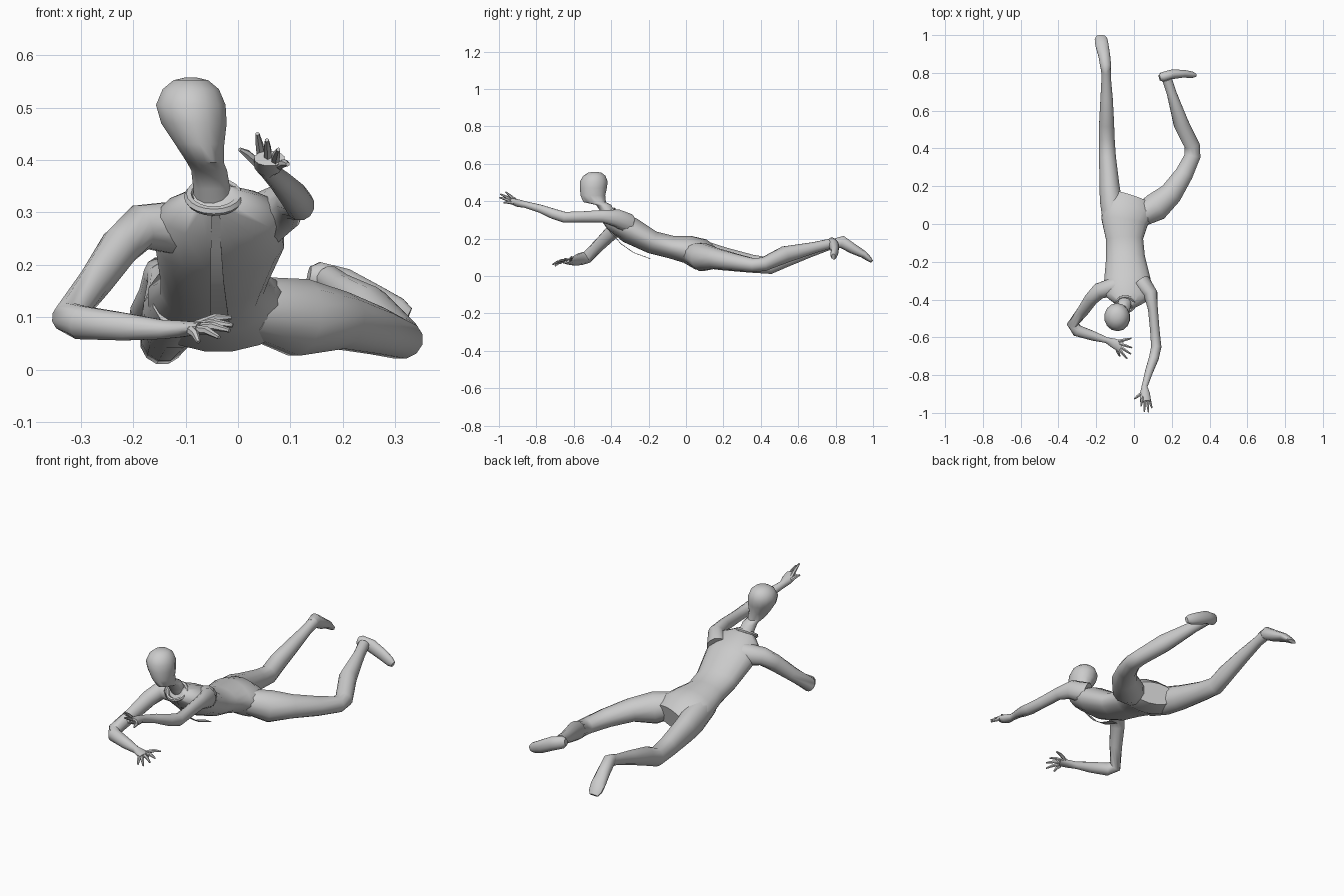
import bpy, bmesh, math
from mathutils import Vector


def tube(name, rings, sides=12, axis=None, up=(0, 0, 1)):
    """Loft elliptical rings (x, y, z, half_width, half_height) along a path."""
    bm = bmesh.new()
    pts = [Vector(r[:3]) for r in rings]
    loops = []
    for i, r in enumerate(rings):
        if axis:
            t = Vector(axis)
        else:
            a = (pts[i] - pts[i - 1]).normalized() if i > 0 else Vector()
            b = (pts[i + 1] - pts[i]).normalized() if i < len(pts) - 1 else Vector()
            t = (a + b).normalized()
        side = t.cross(Vector(up)).normalized()
        top = side.cross(t)
        loop = []
        for k in range(sides):
            a = 2 * math.pi * (k + 0.5) / sides
            loop.append(bm.verts.new(pts[i] + side * r[3] * math.cos(a) + top * r[4] * math.sin(a)))
        loops.append(loop)
    for l0, l1 in zip(loops, loops[1:]):
        for k in range(sides):
            n = (k + 1) % sides
            bm.faces.new((l0[k], l0[n], l1[n], l1[k]))
    bm.faces.new(loops[0])
    bm.faces.new(loops[-1])
    bmesh.ops.recalc_face_normals(bm, faces=bm.faces)
    me = bpy.data.meshes.new(name)
    bm.to_mesh(me)
    bm.free()
    ob = bpy.data.objects.new(name, me)
    bpy.context.collection.objects.link(ob)
    smooth(ob)
    return ob


def smooth(ob):
    bpy.ops.object.select_all(action='DESELECT')
    ob.select_set(True)
    bpy.context.view_layer.objects.active = ob
    bpy.ops.object.shade_smooth_by_angle(angle=math.radians(50))


def fingers(name, first, last, tips, lift):
    """Tapered fingers fanned from a knuckle line to the given tips."""
    first, last = Vector(first), Vector(last)
    for i, tip in enumerate(tips):
        tip = Vector(tip)
        base = first.lerp(last, i / (len(tips) - 1))
        mid = base.lerp(tip, 0.55) + Vector((0, 0, lift))
        tube(f"{name}_{i + 1}", [(*base, .009, .009), (*mid, .008, .008), (*tip, .004, .004)], 6)


# torso
tube("torso", [
    (-.043, -.435, .328, .045, .033),
    (-.035, -.39, .30, .115, .058),
    (-.035, -.30, .245, .125, .073),
    (-.045, -.18, .18, .105, .062),
    (-.05, -.08, .155, .10, .062),
    (-.05, .01, .142, .125, .075),
    (-.03, .08, .115, .145, .085),
    (-.01, .14, .10, .11, .055)], 16)

# head and neck, stacked in level rings
tube("head", [
    (-.045, -.39, .30, .042, .04),
    (-.05, -.42, .345, .036, .038),
    (-.055, -.44, .38, .035, .04),
    (-.062, -.488, .395, .036, .06),
    (-.073, -.498, .43, .048, .066),
    (-.084, -.495, .47, .064, .072),
    (-.09, -.493, .505, .068, .074),
    (-.09, -.49, .535, .055, .06),
    (-.09, -.488, .552, .034, .036),
    (-.09, -.488, .557, .012, .012)], 14, axis=(0, 0, 1), up=(0, 1, 0))

# collar and front strip
bpy.ops.mesh.primitive_torus_add(major_radius=.048, minor_radius=.009, major_segments=20,
                                 minor_segments=6, location=(-.046, -.425, .33),
                                 rotation=(math.radians(35), 0, 0))
collar = bpy.context.object
collar.name = "collar"
smooth(collar)
tube("front_strip", [
    (-.042, -.455, .30, .011, .002),
    (-.042, -.405, .235, .014, .002),
    (-.04, -.345, .17, .018, .002),
    (-.037, -.28, .125, .022, .002),
    (-.035, -.19, .092, .026, .002)], 4)

# straight leg and foot
tube("straight_leg", [
    (-.105, .0, .135, .06, .06),
    (-.122, .12, .11, .06, .072),
    (-.13, .20, .092, .055, .064),
    (-.14, .35, .066, .046, .05),
    (-.144, .45, .055, .043, .046),
    (-.145, .53, .09, .041, .045),
    (-.145, .66, .132, .034, .034),
    (-.147, .77, .165, .026, .025),
    (-.148, .82, .178, .027, .03)])
tube("straight_leg_foot", [
    (-.148, .80, .178, .022, .025),
    (-.15, .835, .182, .03, .034),
    (-.157, .89, .147, .032, .028),
    (-.17, .95, .115, .036, .02),
    (-.175, .98, .09, .034, .014),
    (-.175, .995, .076, .024, .008)])

# bent leg and foot
tube("bent_leg", [
    (.03, .04, .12, .06, .06),
    (.115, .09, .10, .078, .076),
    (.195, .16, .094, .063, .056),
    (.265, .265, .074, .05, .046),
    (.31, .36, .058, .044, .038),
    (.308, .415, .063, .042, .038),
    (.25, .53, .115, .042, .046),
    (.20, .69, .153, .027, .03),
    (.175, .765, .172, .027, .027)])
tube("bent_leg_foot", [
    (.135, .775, .18, .016, .018),
    (.15, .778, .177, .026, .03),
    (.20, .792, .162, .026, .033),
    (.26, .796, .132, .021, .031),
    (.305, .79, .112, .018, .026),
    (.325, .788, .103, .01, .016)])

# folded arm resting on the ground
tube("folded_arm", [
    (-.10, -.33, .27, .05, .055),
    (-.185, -.355, .272, .044, .044),
    (-.225, -.395, .235, .037, .04),
    (-.27, -.46, .17, .032, .034),
    (-.325, -.53, .10, .03, .034),
    (-.30, -.565, .09, .033, .033),
    (-.215, -.593, .082, .026, .027),
    (-.145, -.615, .077, .016, .019),
    (-.105, -.632, .078, .027, .016),
    (-.068, -.65, .08, .03, .011)])
fingers("folded_arm_finger", (-.08, -.62, .085), (-.09, -.668, .075),
        [(-.013, -.605, .10), (-.01, -.655, .085), (-.016, -.688, .075),
         (-.036, -.713, .062), (-.075, -.70, .053)], .006)

# reaching arm
tube("reaching_arm", [
    (.04, -.31, .28, .05, .055),
    (.088, -.37, .31, .038, .048),
    (.10, -.45, .32, .027, .034),
    (.11, -.56, .316, .026, .03),
    (.118, -.65, .314, .028, .03),
    (.105, -.71, .333, .027, .028),
    (.08, -.78, .36, .022, .022),
    (.056, -.86, .382, .016, .018),
    (.058, -.90, .39, .028, .021),
    (.06, -.94, .403, .03, .015)])
fingers("reaching_arm_finger", (.035, -.90, .395), (.08, -.925, .39),
        [(.003, -.925, .42), (.037, -.965, .45), (.055, -.993, .438),
         (.077, -.998, .42), (.095, -.975, .392)], .003)
